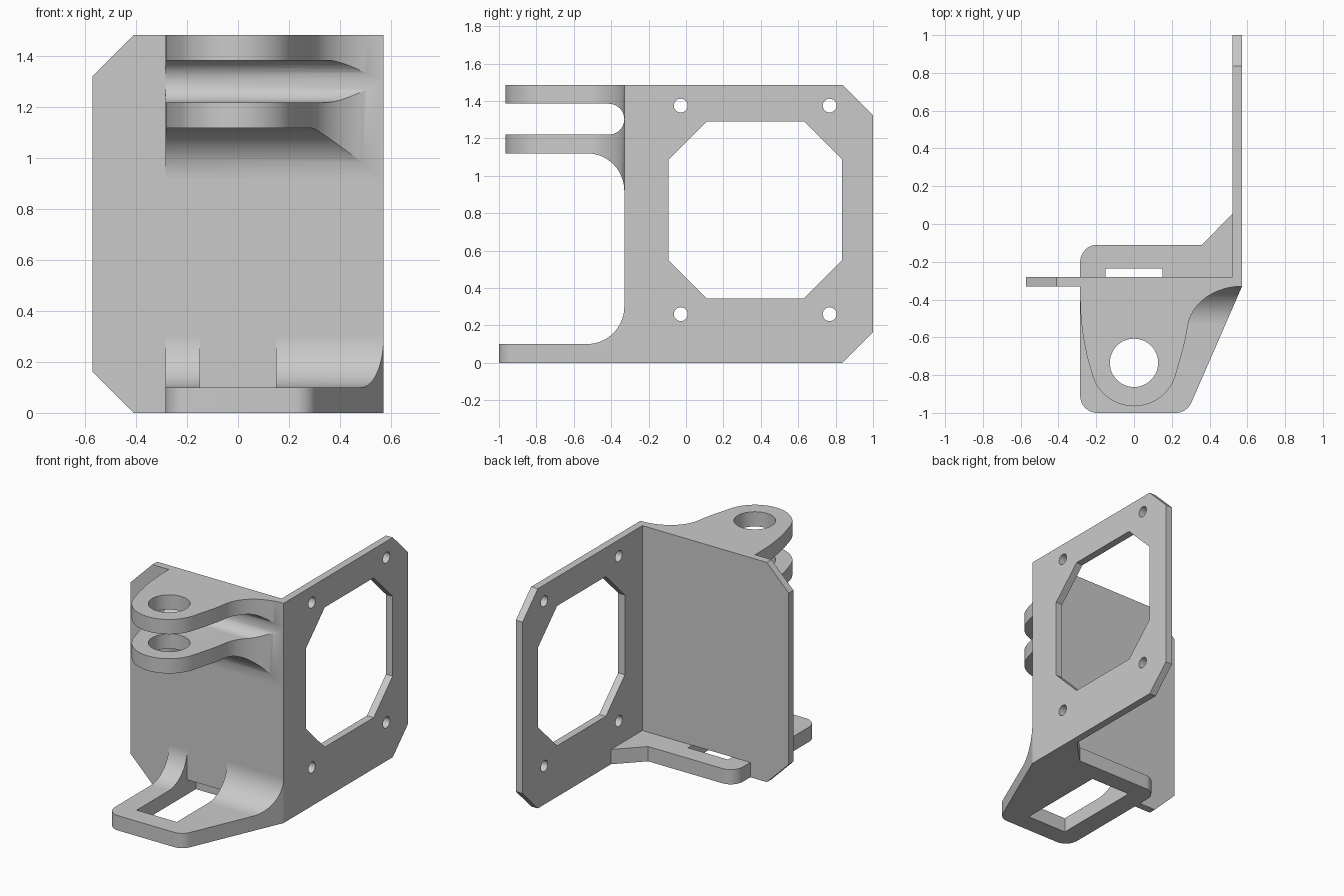
import bpy, bmesh
from math import sin, cos, tan, radians
from mathutils import Vector

cube = bpy.data.objects.get("Cube")
if cube:
    bpy.data.objects.remove(cube, do_unlink=True)

grey = bpy.data.materials.new("plain_grey")
grey.use_nodes = True
COLOUR = (0.59, 0.59, 0.59, 1)
grey.diffuse_color = COLOUR
grey.node_tree.nodes["Principled BSDF"].inputs["Base Color"].default_value = COLOUR


def arc(cu, cv, ru, rv, start, end, steps=20):
    """Points along a circular or elliptical arc, angles in degrees."""
    angles = [radians(start + (end - start) * i / steps) for i in range(steps + 1)]
    return [(cu + ru * cos(a), cv + rv * sin(a)) for a in angles]


def rounded(corners, steps=8):
    """Outline from (u, v, radius) corners, with an arc at each non-zero radius."""
    out = []
    for i, (u, v, r) in enumerate(corners):
        p = Vector((u, v))
        if r == 0:
            out.append((u, v))
            continue
        a = (Vector(corners[i - 1][:2]) - p).normalized()
        b = (Vector(corners[(i + 1) % len(corners)][:2]) - p).normalized()
        half = a.angle(b) / 2
        centre = p + (a + b).normalized() * (r / sin(half))
        first = p + a * (r / tan(half)) - centre
        last = p + b * (r / tan(half)) - centre
        for k in range(steps + 1):
            spoke = first.lerp(last, k / steps).normalized()
            out.append(tuple(centre + spoke * r))
    return out


def prism(name, outline, axis, low, high):
    """Extrude a flat outline along one axis."""
    place = {"x": lambda u, v: (low, u, v),
             "y": lambda u, v: (u, low, v),
             "z": lambda u, v: (u, v, low)}[axis]
    bm = bmesh.new()
    face = bm.faces.new([bm.verts.new(place(u, v)) for u, v in outline])
    grown = bmesh.ops.extrude_face_region(bm, geom=[face])["geom"]
    shift = Vector([(high - low) * (axis == c) for c in "xyz"])
    bmesh.ops.translate(bm, vec=shift, verts=[g for g in grown if isinstance(g, bmesh.types.BMVert)])
    bmesh.ops.recalc_face_normals(bm, faces=bm.faces)
    mesh = bpy.data.meshes.new(name)
    bm.to_mesh(mesh)
    bm.free()
    mesh.materials.append(grey)
    obj = bpy.data.objects.new(name, mesh)
    bpy.context.collection.objects.link(obj)
    return obj


def activate(obj):
    bpy.ops.object.select_all(action="DESELECT")
    obj.select_set(True)
    bpy.context.view_layer.objects.active = obj


def combine(obj, tool, operation):
    """Apply a boolean and discard the tool."""
    activate(obj)
    mod = obj.modifiers.new("shape", "BOOLEAN")
    mod.operation, mod.solver, mod.object = operation, "EXACT", tool
    bpy.ops.object.modifier_apply(modifier=mod.name)
    bpy.data.objects.remove(tool, do_unlink=True)


HEIGHT, WIDE, FRONT, BACK = 1.485, 0.572, -0.33, -0.28
INNER, CUT, BASE, LEFT = 0.522, 0.163, 0.1, -0.285

# Front plate, resting on the base flange, with clipped outer corners
front_plate = prism("front_plate", [
    (-WIDE, CUT), (-WIDE + CUT, 0), (LEFT, 0), (LEFT, BASE), (INNER, BASE),
    (INNER, HEIGHT), (-WIDE + CUT, HEIGHT), (-WIDE, HEIGHT - CUT)], "y", FRONT, BACK)

# Side plate with eight-sided window and four screw holes
side_plate = prism("side_plate", [
    (FRONT, 0), (1 - CUT, 0), (1, CUT), (1, HEIGHT - CUT), (1 - CUT, HEIGHT),
    (FRONT, HEIGHT)], "x", INNER, WIDE)
y0, y1, z0, z1, c = -0.093, 0.835, 0.345, 1.29, 0.203
window = [(y0 + c, z0), (y1 - c, z0), (y1, z0 + c), (y1, z1 - c),
          (y1 - c, z1), (y0 + c, z1), (y0, z1 - c), (y0, z0 + c)]
combine(side_plate, prism("window_cutter", window, "x", 0.4, 0.7), "DIFFERENCE")
for y in (-0.028, 0.768):
    for z in (0.26, 1.375):
        hole = arc(y, z, 0.037, 0.037, 0, 345, 23)
        combine(side_plate, prism("screw_cutter", hole, "x", 0.4, 0.7), "DIFFERENCE")

# Base flange: filleted side profile trimmed to its plan, then opened
R = 0.2
profile = [(-1.1, 0), (0.2, 0), (0.2, BASE), (FRONT, BASE)]
profile += arc(FRONT - R, BASE + R, R, R, 0, -90) + [(-1.1, BASE)]
base_flange = prism("base_flange", profile, "x", -0.8, 0.8)
plan = rounded([
    (LEFT, -1, 0.09), (0.28, -1, 0.09), (WIDE, FRONT, 0), (INNER, FRONT, 0),
    (INNER, 0.055, 0), (0.36, -0.11, 0), (LEFT, -0.11, 0.09)])
combine(base_flange, prism("flange_plan", plan, "z", -0.2, 0.6), "INTERSECT")
opening = [(-0.15, -0.868), (0.15, -0.868), (0.15, -0.235), (-0.15, -0.235)]
combine(base_flange, prism("opening_cutter", opening, "z", -0.2, 0.6), "DIFFERENCE")

# Twin hinge lugs: forked side profile trimmed to a rounded plan
root, low, slot_low, slot_high = -0.30, 1.12, 1.22, 1.385
r = (slot_high - slot_low) / 2
fork = [(root, low - R)] + arc(FRONT - R, low - R, R, R, 0, 90)
fork += [(-1.1, low), (-1.1, slot_low)]
fork += arc(FRONT - r, slot_low + r, r, r, -90, 90)
fork += [(-1.1, slot_high), (-1.1, HEIGHT), (root, HEIGHT)]
hinge_lugs = prism("hinge_lugs", fork, "x", -0.8, 0.8)
lug_plan = [(LEFT, root), (LEFT, -0.4), (-0.281, -0.5), (-0.269, -0.6), (-0.249, -0.7)]
lug_plan += arc(0, -0.735, 0.23, 0.23, 195, 345, 32)
lug_plan += [(0.249, -0.7), (0.27, -0.62)]
lug_plan += arc(WIDE, -0.57, 0.29, 0.24, 175, 90, 20) + [(0.56, root)]
combine(hinge_lugs, prism("lug_plan", lug_plan, "z", 0.8, 1.7), "INTERSECT")
pin = arc(0, -0.735, 0.128, 0.128, 0, 352.5, 47)
combine(hinge_lugs, prism("pin_cutter", pin, "z", 0.8, 1.7), "DIFFERENCE")

# Smooth curved walls, keep edges crisp
for part in (front_plate, side_plate, base_flange, hinge_lugs):
    activate(part)
    bpy.ops.object.shade_smooth_by_angle(angle=radians(25))
